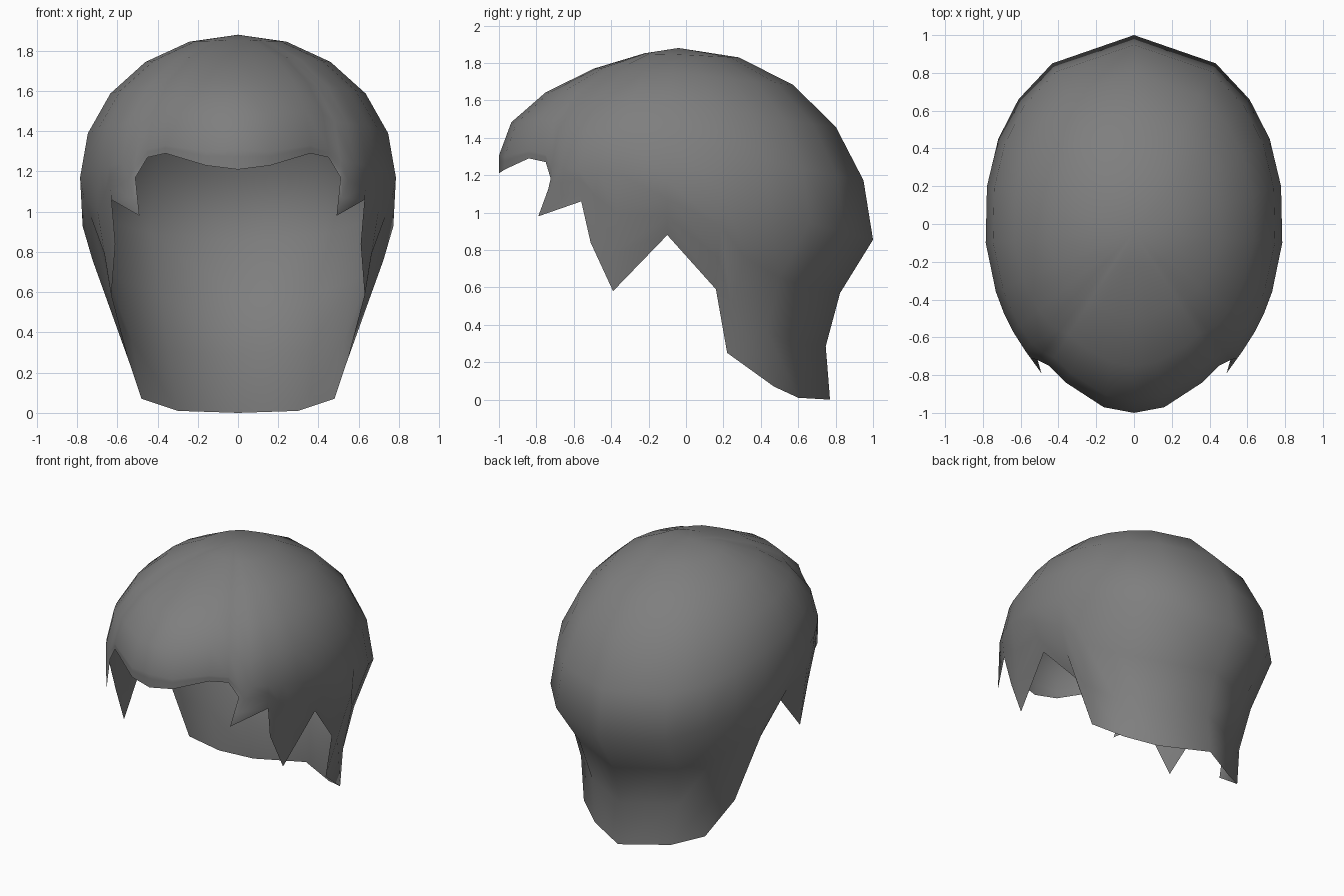
import bpy
import math
from mathutils import Vector

cube = bpy.data.objects.get("Cube")
if cube:
    bpy.data.objects.remove(cube, do_unlink=True)

CROWN = Vector((0, -0.04, 1.88))
DOME_ROWS = 5
LOWER_ROWS = 3

# Strands from fringe to nape: y where each leaves the dome, then its tip
STRANDS = [
    (-1.0, (0, -1.0, 1.21)),
    (-0.97, (0.16, -0.97, 1.23)),
    (-0.86, (0.36, -0.84, 1.29)),
    (-0.79, (0.45, -0.75, 1.27)),
    (-0.73, (0.51, -0.72, 1.17)),
    (-0.67, (0.49, -0.79, 0.98)),
    (-0.57, (0.63, -0.56, 1.06)),
    (-0.47, (0.61, -0.51, 0.84)),
    (-0.36, (0.63, -0.39, 0.58)),
    (-0.10, (0.68, -0.10, 0.88)),
    (0.20, (0.63, 0.16, 0.59)),
    (0.45, (0.54, 0.22, 0.25)),
    (0.66, (0.48, 0.47, 0.07)),
    (0.85, (0.30, 0.60, 0.01)),
    (1.0, (0, 0.77, 0)),
]


def strand_points(y, tip):
    """Points down one strand: rounded dome, then a bowed drop to the tip."""
    tip = Vector(tip)
    # The rim is fuller behind than in front, and a little raised at the sides
    fullness = 2.2 if y > 0 else 1.9
    x = 0.79 * math.sqrt(max(0, 1 - abs(y) ** fullness))
    z = 1.08 - 0.225 * y + 0.07 * (1 - y * y) ** 3
    rim = Vector((x, y, max(z, tip.z + 0.04)))
    if tip.z > 1.1:
        # Fringe strands hang straight down
        rim.xy = tip.xy
    points = []
    for i in range(1, DOME_ROWS + 1):
        a = math.pi / 2 * i / DOME_ROWS
        out = math.sin(a) ** (1 + 0.42 * min(0, y) ** 2)
        p = CROWN.lerp(rim, out)
        p.z = rim.z + (CROWN.z - rim.z) * math.cos(a)
        points.append(p)
    # Hollow the nape and swell the sides
    nape = 0.115 * (1 + 0.3 * x) * min(1, max(0, (y - 0.2) / 0.55))
    swell = 0.05 * max(0, 1 - abs(y - 0.2) / 0.5)
    for i in range(1, LOWER_ROWS + 1):
        t = i / LOWER_ROWS
        bow = math.sin(math.pi * t)
        points.append(rim.lerp(tip, t) + Vector((swell, -nape, 0)) * bow)
    return points


# Half of the hair sheet, joined strand to strand
rows = DOME_ROWS + LOWER_ROWS
verts = [CROWN]
for y, tip in STRANDS:
    verts += strand_points(y, tip)
faces = []
for c in range(len(STRANDS) - 1):
    a, b = 1 + c * rows, 1 + (c + 1) * rows
    faces.append((0, a, b))
    for r in range(rows - 1):
        faces.append((a + r, a + r + 1, b + r + 1, b + r))

mesh = bpy.data.meshes.new("hair")
mesh.from_pydata(verts, [], faces)
hair = bpy.data.objects.new("hair", mesh)
bpy.context.collection.objects.link(hair)
mesh.shade_smooth()

# Mirror to the other side
mirror = hair.modifiers.new("mirror", "MIRROR")
mirror.use_clip = True
mirror.merge_threshold = 0.002

# Grey hair colour
grey = bpy.data.materials.new("hair grey")
grey.use_nodes = True
colour = (0.21, 0.21, 0.21, 1)
grey.diffuse_color = colour
grey.node_tree.nodes["Principled BSDF"].inputs["Base Color"].default_value = colour
mesh.materials.append(grey)
